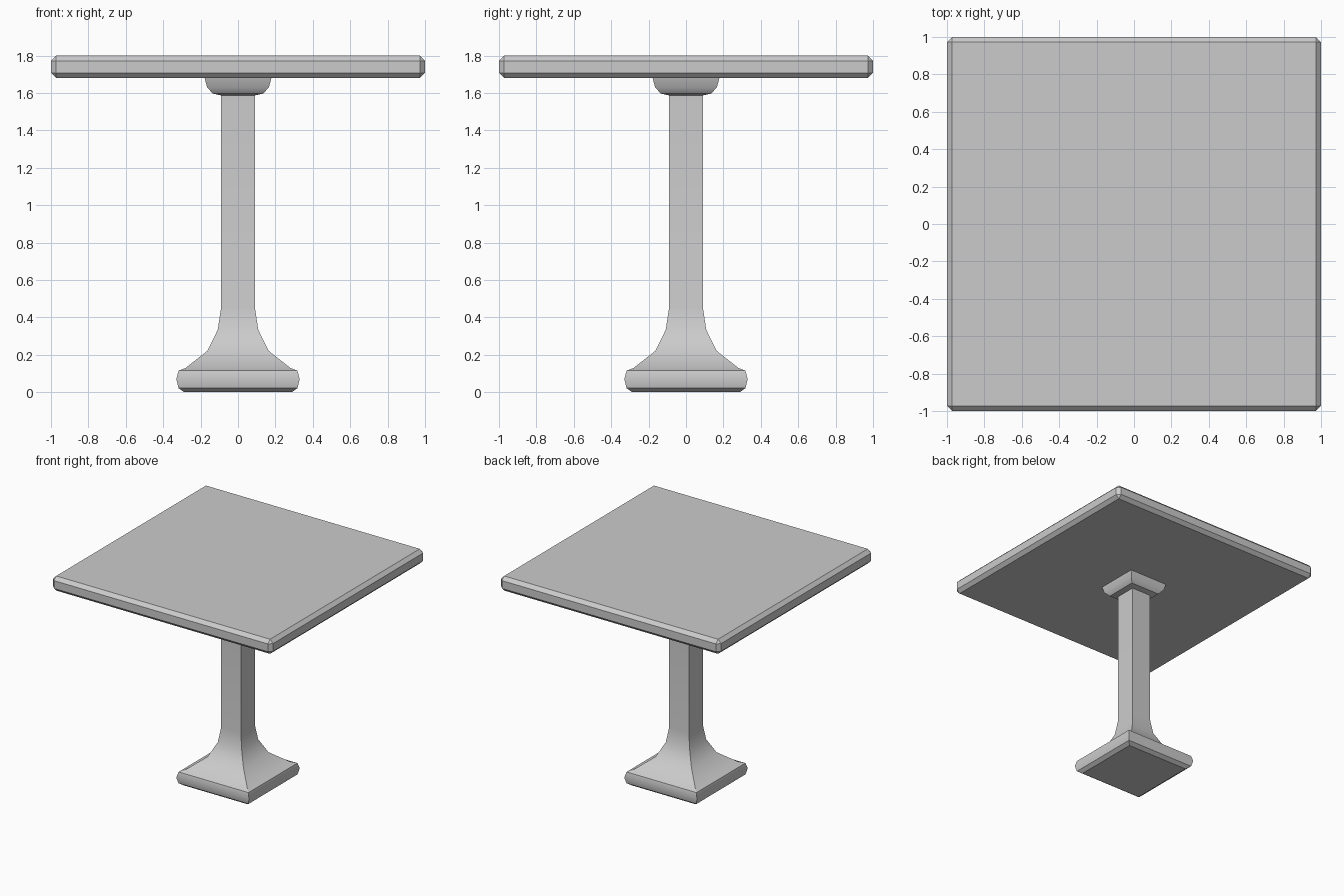
import bpy
import bmesh

if "Cube" in bpy.data.objects:
    bpy.data.objects.remove(bpy.data.objects["Cube"])


def finish(name, bm):
    bmesh.ops.recalc_face_normals(bm, faces=bm.faces)
    mesh = bpy.data.meshes.new(name)
    bm.to_mesh(mesh)
    bm.free()
    obj = bpy.data.objects.new(name, mesh)
    bpy.context.collection.objects.link(obj)
    return obj


def square_loft(name, profile):
    """Stack square rings of (half width, height) and cap both ends."""
    bm = bmesh.new()
    rings = [[bm.verts.new((sx * w, sy * w, z))
              for sx, sy in ((-1, -1), (1, -1), (1, 1), (-1, 1))]
             for w, z in profile]
    for low, high in zip(rings, rings[1:]):
        for i in range(4):
            j = (i + 1) % 4
            bm.faces.new((low[i], low[j], high[j], high[i]))
    bm.faces.new(rings[0][::-1])
    bm.faces.new(rings[-1])
    return finish(name, bm)


# Tabletop: square slab with every edge chamfered
bm = bmesh.new()
bmesh.ops.create_cube(bm, size=1)
for v in bm.verts:
    v.co = (v.co.x * 2, v.co.y * 2, v.co.z * 0.12 + 1.74)
bmesh.ops.bevel(bm, geom=bm.edges[:], offset=0.028, segments=1,
                affect='EDGES')
finish("tabletop", bm)

# Pedestal: rounded foot, flared square column and collar under the top
pedestal = square_loft("pedestal", [
    (0.287, 0.0), (0.318, 0.022), (0.33, 0.07), (0.318, 0.115),
    (0.28, 0.13), (0.163, 0.222), (0.108, 0.335), (0.09, 0.455),
    (0.09, 1.587), (0.135, 1.597), (0.165, 1.63), (0.18, 1.685)])

bpy.context.view_layer.objects.active = pedestal
pedestal.select_set(True)
bpy.ops.object.shade_smooth_by_angle(angle=0.524)
